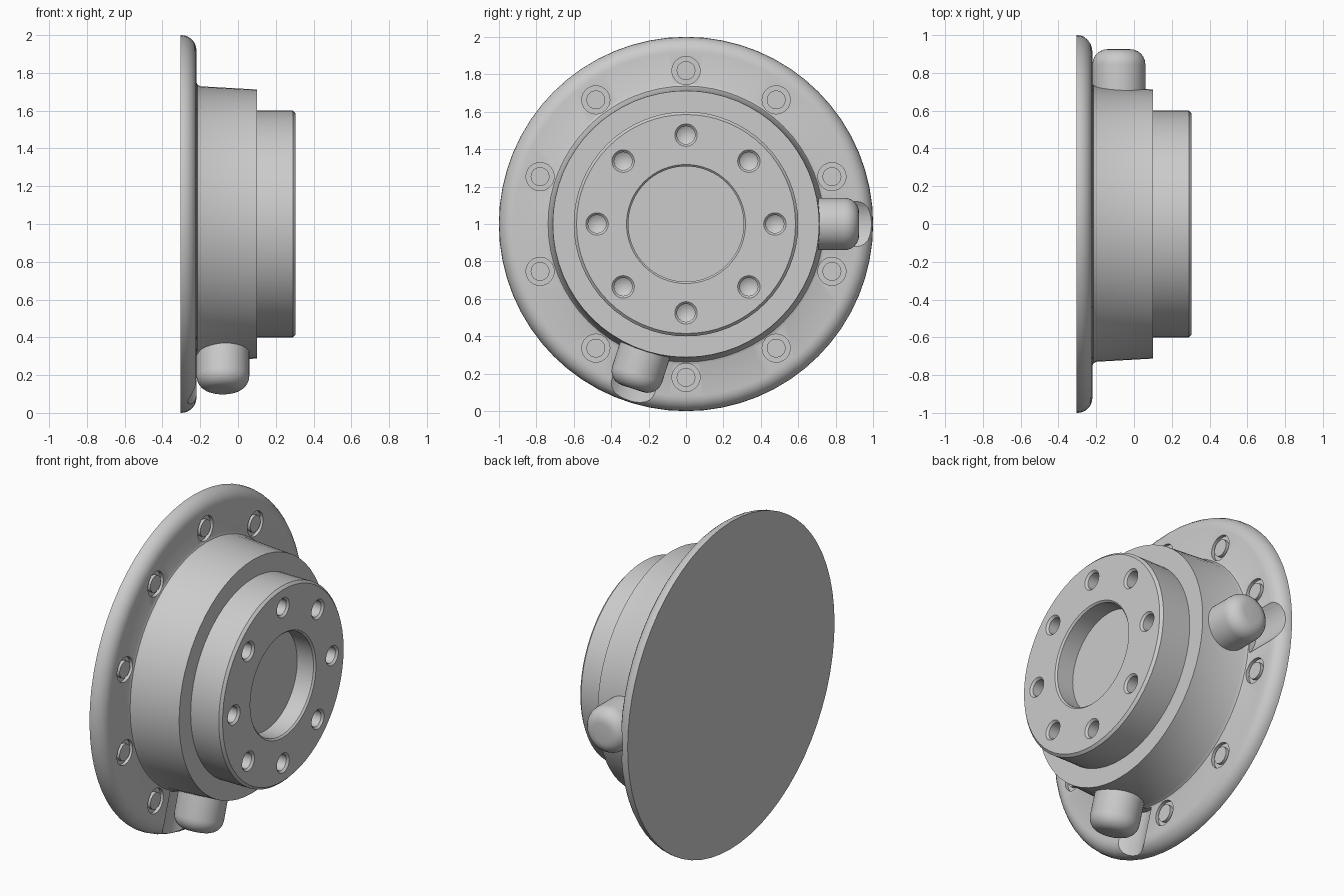
import bpy, bmesh
from math import sin, cos, pi, radians
from mathutils import Matrix, Vector

cube = bpy.data.objects.get("Cube")
if cube:
    bpy.data.objects.remove(cube, do_unlink=True)

grey = bpy.data.materials.new("plain_grey")
grey.use_nodes = True
grey.diffuse_color = (0.6, 0.6, 0.6, 1)
grey.node_tree.nodes["Principled BSDF"].inputs["Base Color"].default_value = (0.6, 0.6, 0.6, 1)


def arc(r, h, radius, steps=6):
    """Quarter round from the side of a turned part to its end."""
    return [(r + radius * cos(i * pi / 2 / steps), h + radius * sin(i * pi / 2 / steps))
            for i in range(steps + 1)]


def lathe(name, profile, places, segments=64):
    """Turn a closed (radius, height) profile about local Z at every place."""
    bm = bmesh.new()
    for place in places:
        rings = []
        for r, h in profile:
            if r == 0:
                rings.append([bm.verts.new(place @ Vector((0, 0, h)))] * segments)
            else:
                rings.append([bm.verts.new(place @ Vector((r * cos(2 * pi * i / segments),
                                                           r * sin(2 * pi * i / segments), h)))
                              for i in range(segments)])
        for a, b in zip(rings, rings[1:] + rings[:1]):
            for i in range(segments):
                j = (i + 1) % segments
                corners = list(dict.fromkeys((a[i], a[j], b[j], b[i])))
                if len(corners) > 2:
                    bm.faces.new(corners)
    bmesh.ops.recalc_face_normals(bm, faces=bm.faces)
    mesh = bpy.data.meshes.new(name)
    bm.to_mesh(mesh)
    bm.free()
    mesh.materials.append(grey)
    obj = bpy.data.objects.new(name, mesh)
    bpy.context.collection.objects.link(obj)
    return obj


def activate(obj):
    bpy.ops.object.select_all(action='DESELECT')
    obj.select_set(True)
    bpy.context.view_layer.objects.active = obj


def cut(obj, cutter):
    cutter.hide_render = True
    mod = obj.modifiers.new("cut", 'BOOLEAN')
    mod.operation, mod.solver, mod.object = 'DIFFERENCE', 'EXACT', cutter
    activate(obj)
    bpy.ops.object.modifier_apply(modifier=mod.name)
    bpy.data.objects.remove(cutter, do_unlink=True)


# Local Z becomes the model's x axis, through the centre of the disc
axis = Matrix.Translation((0, 0, 1)) @ Matrix.Rotation(pi / 2, 4, 'Y')


def bolt_circle(radius, count, x):
    return [Matrix.Translation((x, radius * cos(pi / 2 + k * 2 * pi / count),
                                radius * sin(pi / 2 + k * 2 * pi / count))) @ axis
            for k in range(count)]


def radial(angle):
    direction = Vector((0, cos(angle), sin(angle)))
    return Matrix.Translation((-0.08, 0, 1)) @ direction.to_track_quat('Z', 'Y').to_matrix().to_4x4()


ports = [radial(0), radial(radians(252))]

# Rounded flange with the slightly tapered body on it
flange = lathe("flange_and_body",
               [(0, -0.305), (1, -0.305)] + arc(0.92, -0.3, 0.08)
               + [(0.75, -0.22), (0.737, -0.214), (0.729, -0.198), (0.712, 0.1), (0, 0.1)], [axis])
# Ring grooves around the flange bolts
cut(flange, lathe("bolt_groove_cutter", [(0.05, -0.02), (0.075, -0.02), (0.075, 0.03), (0.05, 0.03)],
                  bolt_circle(0.82, 10, -0.22), 32))
# Channels in the flange beside the ports
cut(flange, lathe("channel_cutter", [(0, 0.735), (0.185, 0.735), (0.185, 1.1), (0, 1.1)], ports, 48))

# Hub with chamfered rim and centre recess
hub = lathe("hub", [(0, 0.05), (0.6, 0.05), (0.6, 0.29), (0.585, 0.305), (0.318, 0.305),
                    (0.308, 0.295), (0.308, 0.185), (0, 0.185)], [axis])
# Drilled holes with countersunk mouths and pointed bottoms
cut(hub, lathe("hole_cutter", [(0, -0.13), (0.048, -0.1), (0.048, -0.012), (0.06, 0), (0.06, 0.03), (0, 0.03)],
               bolt_circle(0.475, 8, 0.305), 32))

# Round-ended ports standing out from the body
port_pair = lathe("ports", [(0, 0.6), (0.14, 0.6)] + arc(0.06, 0.845, 0.08) + [(0, 0.925)], ports, 48)

for part in (flange, hub, port_pair):
    activate(part)
    bpy.ops.object.shade_smooth_by_angle(angle=radians(30))
